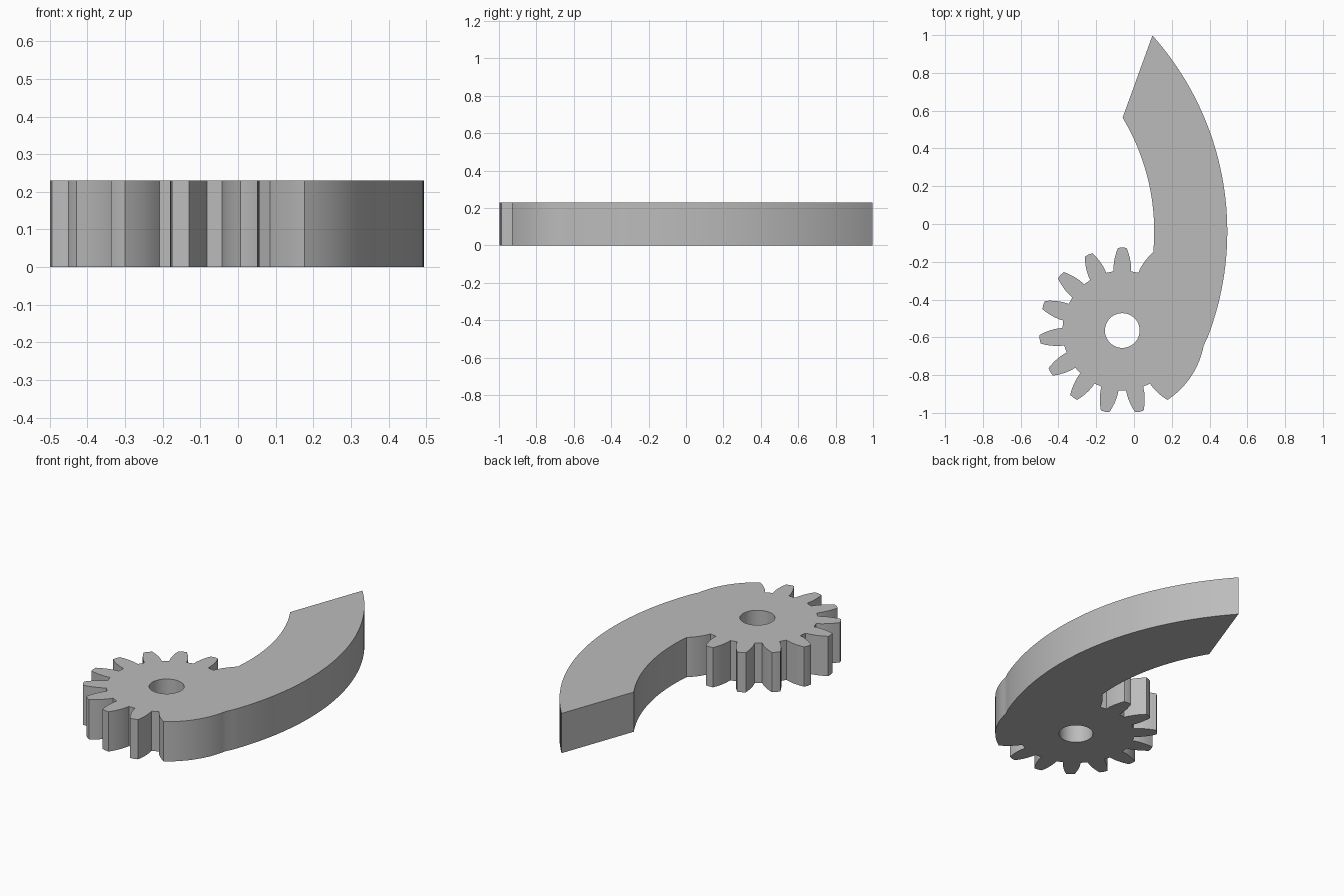
import bpy
import bmesh
import math
from mathutils import Vector

if "Cube" in bpy.data.objects:
    bpy.data.objects.remove(bpy.data.objects["Cube"])

HEIGHT = 0.23
HUB = Vector((-0.062, -0.564))          # gear centre
TIP_R, ROOT_R, BORE_R = 0.438, 0.317, 0.092
PITCH = 24                              # fifteen tooth positions
ARM = Vector((-1.063, -0.04))           # centre of both arm arcs
ARM_OUT, ARM_IN = 1.557, 1.17


def polar(centre, radius, degrees):
    a = math.radians(degrees)
    return centre + radius * Vector((math.cos(a), math.sin(a)))


def arc(centre, radius, start, end, steps):
    return [polar(centre, radius, start + (end - start) * i / steps)
            for i in range(steps + 1)]


def angle_to(centre, x, y):
    return math.degrees(math.atan2(y - centre.y, x - centre.x))


def flank(mid, side, rising):
    """Curved tooth side, running from root to tip when rising."""
    pts = []
    for i in range(6):
        t = i / 5
        half = 8.4 - 5.4 * t ** 1.4
        pts.append(polar(HUB, ROOT_R + (TIP_R - ROOT_R) * t, mid + side * half))
    return pts if rising else pts[::-1]


# Outline, counterclockwise: blank edge of the gear, arm, then nine teeth
outline = arc(HUB, TIP_R, -57, angle_to(HUB, 0.37, -0.643), 16)
outline += arc(ARM, ARM_OUT, angle_to(ARM, 0.37, -0.643),
               angle_to(ARM, 0.10, 1.0), 40)[1:]
outline += arc(ARM, ARM_IN, angle_to(ARM, -0.06, 0.563),
               angle_to(ARM, 0.102, -0.15), 28)
outline += flank(66, 1, False)
for k in range(9):
    mid = 90 + PITCH * k
    outline += flank(mid, -1, True)
    outline.append(polar(HUB, TIP_R + 0.002, mid))
    outline += flank(mid, 1, False)
outline += flank(306, -1, True)[:-1]

bore = arc(HUB, BORE_R, 0, 360, 48)[:-1]

# Fill the outline around the bore and extrude it
bm = bmesh.new()
edges = []
for loop in (outline, bore):
    verts = [bm.verts.new((p.x, p.y, 0)) for p in loop]
    edges += [bm.edges.new((verts[i - 1], verts[i])) for i in range(len(verts))]
bmesh.ops.triangle_fill(bm, edges=edges, use_beauty=True, normal=(0, 0, 1))
ext = bmesh.ops.extrude_face_region(bm, geom=bm.faces[:], use_keep_orig=True)
bmesh.ops.translate(bm, vec=(0, 0, HEIGHT),
                    verts=[g for g in ext["geom"] if isinstance(g, bmesh.types.BMVert)])
bmesh.ops.recalc_face_normals(bm, faces=bm.faces[:])

mesh = bpy.data.meshes.new("gear_arm")
bm.to_mesh(mesh)
bm.free()
gear_arm = bpy.data.objects.new("gear_arm", mesh)
bpy.context.collection.objects.link(gear_arm)

grey = bpy.data.materials.new("plain grey")
grey.diffuse_color = (0.5, 0.5, 0.5, 1)
grey.use_nodes = True
grey.node_tree.nodes["Principled BSDF"].inputs["Base Color"].default_value = grey.diffuse_color
mesh.materials.append(grey)

bpy.context.view_layer.objects.active = gear_arm
gear_arm.select_set(True)
bpy.ops.object.shade_smooth_by_angle(angle=math.radians(25))
